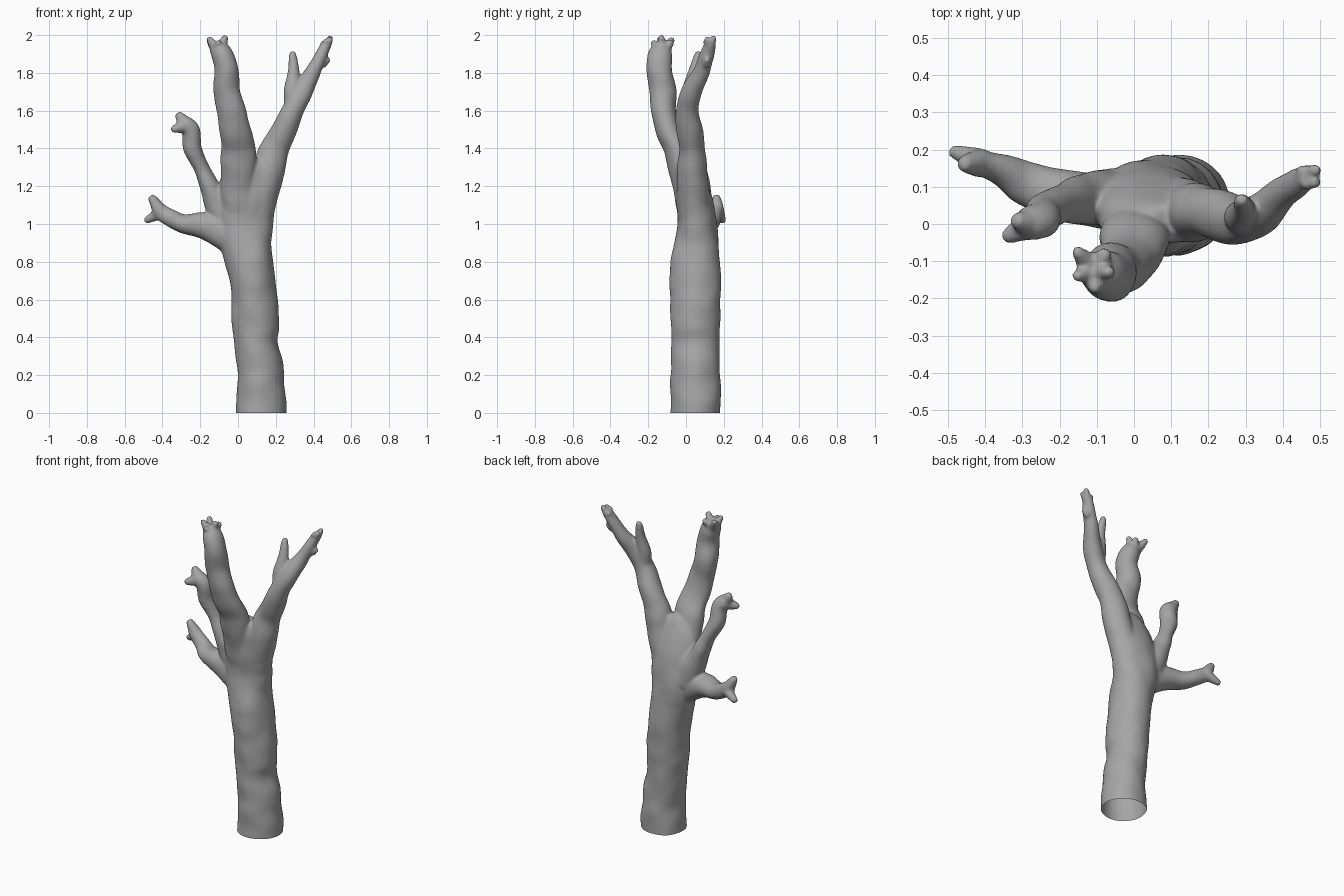
import bpy
import bmesh
import math
from mathutils import Vector, noise

SIDES = 28

cube = bpy.data.objects.get("Cube")
if cube:
    bpy.data.objects.remove(cube, do_unlink=True)

bark = bpy.data.materials.new("grey bark")
bark.use_nodes = True
bark_colour = (0.38, 0.38, 0.38, 1)
bark.diffuse_color = bark_colour
bark.node_tree.nodes["Principled BSDF"].inputs["Base Color"].default_value = bark_colour


def smooth_path(points, steps=5):
    """Catmull-Rom interpolation of centre and both radii."""
    pts = [Vector(p) for p in points]
    padded = [pts[0] * 2 - pts[1]] + pts + [pts[-1] * 2 - pts[-2]]
    result = []
    for a, b, c, d in zip(padded, padded[1:], padded[2:], padded[3:]):
        for i in range(steps):
            t = i / steps
            result.append((b * 2 + (c - a) * t + (a * 2 - b * 5 + c * 4 - d) * t * t
                           + (b * 3 - a - c * 3 + d) * t ** 3) / 2)
    return result + [pts[-1]]


def limb(bm, points):
    """Closed tube; each point is x, y, z, radius across, radius in depth."""
    path = smooth_path(points)
    centres = [Vector(p[:3]) for p in path]
    rings = []
    for i, p in enumerate(path):
        tangent = centres[min(i + 1, len(path) - 1)] - centres[max(i - 1, 0)]
        across = tangent.cross(Vector((0, 1, 0))).normalized()
        depth = tangent.cross(across).normalized()
        ring = []
        for s in range(SIDES):
            angle = math.tau * s / SIDES
            ring.append(bm.verts.new(centres[i] + across * math.cos(angle) * p[3]
                                     + depth * math.sin(angle) * p[4]))
        rings.append(ring)
    for low, high in zip(rings, rings[1:]):
        for s in range(SIDES):
            n = (s + 1) % SIDES
            bm.faces.new((low[s], low[n], high[n], high[s]))
    bm.faces.new(rings[0][::-1])
    bm.faces.new(rings[-1])


def twig(bm, base, tip, radius):
    """Short tapering stub with a blunt end."""
    limb(bm, [(*base, radius, radius),
              (*Vector(base).lerp(Vector(tip), 0.6), radius * 0.7, radius * 0.7),
              (*tip, radius * 0.45, radius * 0.45)])


bm = bmesh.new()

# Trunk, continued below the ground so it can be cut off flat
limb(bm, [(.122, .05, -.1, .13, .13), (.122, .05, 0, .132, .132), (.119, .05, .2, .122, .13),
          (.095, .05, .37, .112, .128), (.093, .05, .48, .125, .127), (.083, .05, .65, .118, .134),
          (.06, .05, .8, .124, .133), (.04, .058, .92, .137, .112), (.04, .055, 1.05, .147, .1),
          (.06, .03, 1.2, .157, .084), (.085, .012, 1.3, .118, .062), (.105, .01, 1.345, .06, .04)])

# Front fork, rooted well inside the trunk
limb(bm, [(.05, .05, .9, .07, .06), (.015, .02, 1.1, .095, .07), (.002, -.017, 1.27, .094, .07),
          (.003, -.055, 1.4, .09, .064), (-.015, -.098, 1.5, .08, .062),
          (-.037, -.118, 1.6, .075, .063), (-.06, -.12, 1.7, .068, .068),
          (-.06, -.138, 1.8, .064, .067), (-.083, -.138, 1.89, .057, .064),
          (-.107, -.128, 1.935, .044, .046)])
for tip in [(-.157, -.068, 1.985), (-.158, -.142, 1.99), (-.105, -.182, 1.968),
            (-.062, -.13, 1.997), (-.075, -.075, 1.968)]:
    twig(bm, (-.107, -.125, 1.91), tip, .03)

# Side fork with its smaller upright shoot
limb(bm, [(.07, .05, .9, .06, .06), (.115, .042, 1.1, .082, .08), (.15, .032, 1.25, .085, .08),
          (.195, .032, 1.4, .076, .068), (.243, .018, 1.5, .065, .068), (.29, .008, 1.6, .057, .061),
          (.337, .028, 1.7, .054, .054), (.396, .08, 1.8, .04, .044),
          (.442, .112, 1.9, .031, .038), (.467, .13, 1.955, .025, .027)])
limb(bm, [(.29, .01, 1.6, .045, .045), (.288, .02, 1.7, .043, .043),
          (.294, .04, 1.8, .03, .03), (.289, .06, 1.88, .024, .022), (.29, .068, 1.915, .014, .014)])
for tip in [(.493, .15, 1.995), (.442, .15, 1.965), (.463, .1, 1.975), (.49, .108, 1.985)]:
    twig(bm, (.462, .128, 1.93), tip, .024)
twig(bm, (.445, .112, 1.845), (.487, .112, 1.873), .024)

# Low spreading branch
limb(bm, [(0, .055, .93, .11, .075), (-.11, .063, .972, .088, .07), (-.2, .078, .993, .066, .067),
          (-.29, .112, 1.0, .049, .057), (-.36, .147, 1.03, .046, .043),
          (-.42, .167, 1.07, .042, .033)])
twig(bm, (-.415, .165, 1.07), (-.463, .16, 1.15), .041)
twig(bm, (-.41, .172, 1.06), (-.494, .199, 1.016), .036)

# Upright crooked branch
limb(bm, [(-.05, .075, .98, .08, .07), (-.115, .07, 1.12, .066, .07), (-.153, .064, 1.2, .05, .064),
          (-.197, .053, 1.3, .043, .054), (-.241, .03, 1.4, .045, .048),
          (-.245, .012, 1.49, .048, .05), (-.285, 0, 1.535, .041, .043)])
twig(bm, (-.28, 0, 1.53), (-.32, .01, 1.588), .037)
twig(bm, (-.28, -.005, 1.52), (-.352, -.038, 1.498), .035)

mesh = bpy.data.meshes.new("tree")
bmesh.ops.recalc_face_normals(bm, faces=bm.faces)
bm.to_mesh(mesh)
bm.free()
tree = bpy.data.objects.new("bare_tree", mesh)
bpy.context.collection.objects.link(tree)

# Fuse the limbs into one skin and soften the joints
remesh = tree.modifiers.new("fuse", "REMESH")
remesh.mode = "VOXEL"
remesh.voxel_size = 0.008
soften = tree.modifiers.new("soften", "SMOOTH")
soften.factor = 0.5
soften.iterations = 14
bpy.context.view_layer.update()
skin = bpy.data.meshes.new_from_object(tree.evaluated_get(bpy.context.evaluated_depsgraph_get()))
tree.modifiers.clear()

# Gentle lumps in the bark, then an open flat cut at the ground
bm = bmesh.new()
bm.from_mesh(skin)
bm.normal_update()
moves = [(v, v.normal * (0.002 + 0.007 * noise.noise(v.co * 9))) for v in bm.verts]
for v, move in moves:
    v.co += move
bmesh.ops.bisect_plane(bm, geom=bm.verts[:] + bm.edges[:] + bm.faces[:],
                       plane_co=(0, 0, 0), plane_no=(0, 0, 1), clear_inner=True)
for face in bm.faces:
    face.smooth = True
bm.to_mesh(skin)
bm.free()
skin.materials.clear()
skin.materials.append(bark)
tree.data = skin
